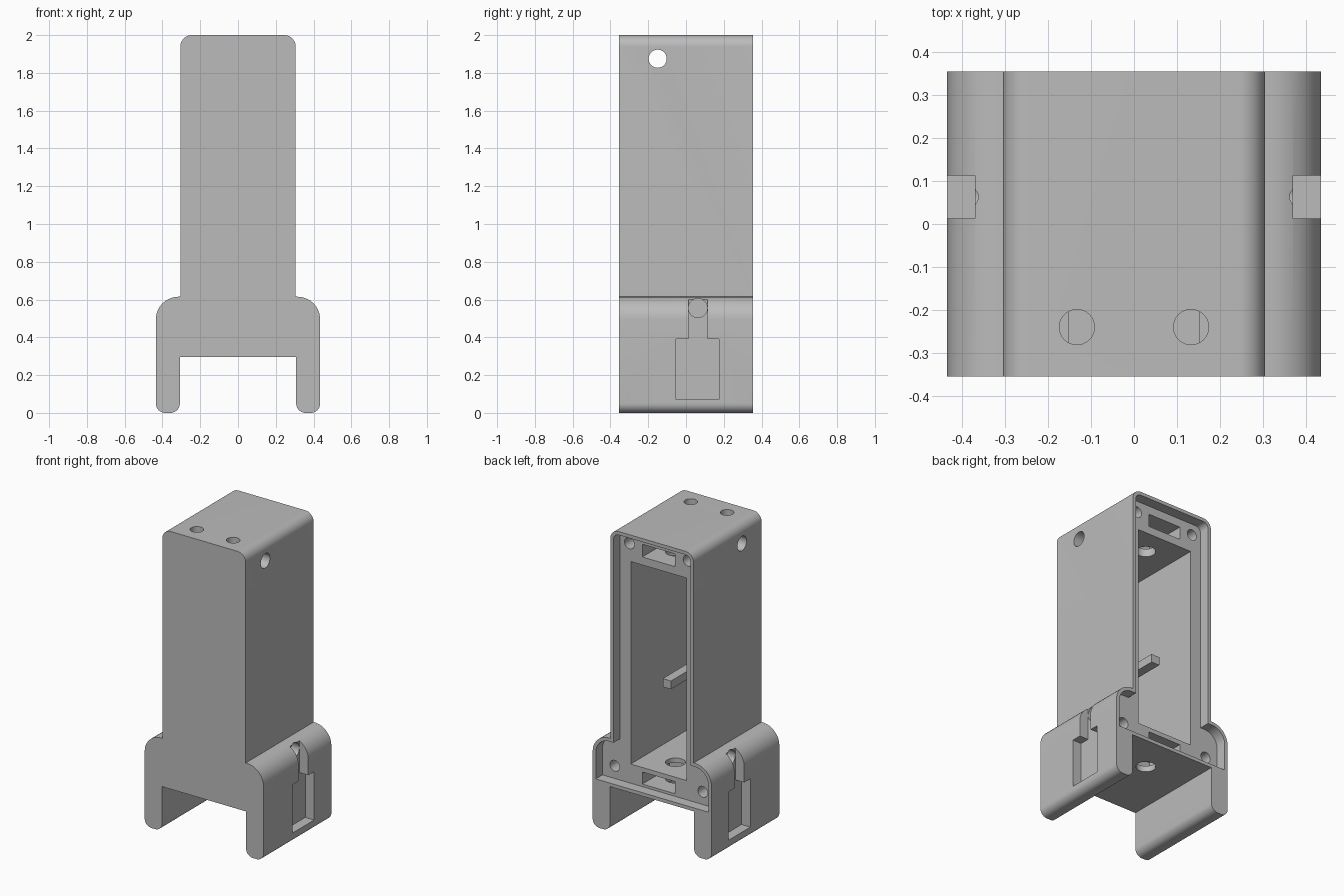
import bpy, bmesh, math
from mathutils import Vector, Matrix

cube = bpy.data.objects.get("Cube")
if cube:
    bpy.data.objects.remove(cube, do_unlink=True)

grey = bpy.data.materials.new("light grey plastic")
grey.use_nodes = True
GREY = (0.5, 0.5, 0.5, 1)
grey.diffuse_color = GREY
grey.node_tree.nodes["Principled BSDF"].inputs["Base Color"].default_value = GREY


def make_object(name, bm):
    bmesh.ops.recalc_face_normals(bm, faces=bm.faces)
    mesh = bpy.data.meshes.new(name)
    bm.to_mesh(mesh)
    bm.free()
    mesh.materials.append(grey)
    obj = bpy.data.objects.new(name, mesh)
    bpy.context.collection.objects.link(obj)
    return obj


def rounded(half, steps=10):
    """Mirror a half outline of (x, z, radius) corners and round every corner."""
    corners = half + [(-x, z, r) for x, z, r in reversed(half)]
    out = []
    for i, (x, z, r) in enumerate(corners):
        p = Vector((x, z))
        if r == 0:
            out.append(p)
            continue
        a = (Vector(corners[i - 1][:2]) - p).normalized()
        b = (Vector(corners[(i + 1) % len(corners)][:2]) - p).normalized()
        # all corners are square, so the arc centre lies along a + b
        c = p + (a + b) * r
        for k in range(steps + 1):
            t = k / steps * math.pi / 2
            out.append(c - b * r * math.cos(t) - a * r * math.sin(t))
    return out


def extrude(name, outline, y0, y1):
    bm = bmesh.new()
    face = bm.faces.new([bm.verts.new((p.x, y0, p.y)) for p in outline])
    new = bmesh.ops.extrude_face_region(bm, geom=[face])["geom"]
    bmesh.ops.translate(bm, vec=(0, y1 - y0, 0),
                        verts=[v for v in new if isinstance(v, bmesh.types.BMVert)])
    return make_object(name, bm)


def box(name, xs, ys, zs):
    bm = bmesh.new()
    lo, hi = Vector((xs[0], ys[0], zs[0])), Vector((xs[1], ys[1], zs[1]))
    bmesh.ops.create_cube(bm, size=1, matrix=Matrix.Translation((lo + hi) / 2)
                          @ Matrix.Diagonal((*(hi - lo), 1)))
    return make_object(name, bm)


def rod(name, start, end, radius):
    a, b = Vector(start), Vector(end)
    turn = (b - a).to_track_quat("Z", "Y").to_matrix().to_4x4()
    bm = bmesh.new()
    bmesh.ops.create_cone(bm, cap_ends=True, segments=32, radius1=radius, radius2=radius,
                          depth=(b - a).length,
                          matrix=Matrix.Translation((a + b) / 2) @ turn)
    return make_object(name, bm)


def cut(target, cutter):
    cutter.hide_render = True
    mod = target.modifiers.new("cut", "BOOLEAN")
    mod.operation, mod.solver, mod.object = "DIFFERENCE", "EXACT", cutter
    bpy.context.view_layer.objects.active = target
    bpy.ops.object.modifier_apply(modifier=mod.name)
    bpy.data.objects.remove(cutter, do_unlink=True)


# Tower with wide shoulders and two legs
BACK = 0.355
housing = extrude("housing", rounded([
    (0.305, 2.0, 0.06), (0.305, 0.615, 0), (0.435, 0.615, 0.12), (0.435, 0, 0.05),
    (0.308, 0, 0.05), (0.308, 0.295, 0)]), -BACK, BACK)

# Stepped seat for the back cover, then the main cavity
cut(housing, extrude("cover_seat", rounded([
    (0.282, 1.977, 0.038), (0.282, 0.592, 0), (0.412, 0.592, 0.097), (0.412, 0.318, 0)]),
    0.285, 0.5))
cut(housing, box("cavity", (-0.205, 0.205), (-0.305, 0.4), (0.445, 1.785)))

# Flat pockets above and below the cavity, open at the back
for zs in ((1.838, 1.922), (0.335, 0.415)):
    cut(housing, box("pocket", (-0.12, 0.12), (0.0, 0.4), zs))
cut(housing, box("strap_chamber", (-0.152, 0.152), (-0.3, -0.09), (1.82, 1.93)))

# Round openings joining the pockets to the cavity and the underside
cut(housing, rod("ceiling_hole", (0, 0.11, 1.7), (0, 0.11, 1.88), 0.06))
cut(housing, rod("floor_hole", (0, 0.11, 0.2), (0, 0.11, 0.5), 0.06))

# Cross hole near the top
cut(housing, rod("cross_hole", (-0.5, -0.15, 1.875), (0.5, -0.15, 1.875), 0.048))

for s in (-1, 1):
    # Top holes and cover screw holes
    cut(housing, rod("top_hole", (s * 0.133, -0.24, 1.86), (s * 0.133, -0.24, 2.1), 0.041))
    for x, z in ((0.215, 1.903), (0.322, 0.402)):
        cut(housing, rod("screw_hole", (s * x, 0.1, z), (s * x, 0.4, z), 0.036))
    # Side latch: wide pocket, narrow channel and blind hole
    outer, inner = s * 0.6, s * 0.37
    span = sorted((inner, outer))
    cut(housing, box("latch_pocket", span, (-0.052, 0.175), (0.07, 0.39)))
    cut(housing, box("latch_channel", span, (0.013, 0.113), (0.35, 0.7)))
    cut(housing, rod("latch_hole", (s * 0.26, 0.063, 0.555), (s * 0.5, 0.063, 0.555), 0.05))

# Support peg standing off the front wall inside the cavity
peg = box("support_peg", (-0.03, 0.03), (-0.32, 0.2), (0.97, 1.025))

bpy.ops.object.select_all(action="DESELECT")
housing.select_set(True)
bpy.context.view_layer.objects.active = housing
bpy.ops.object.shade_smooth_by_angle(angle=math.radians(30))
